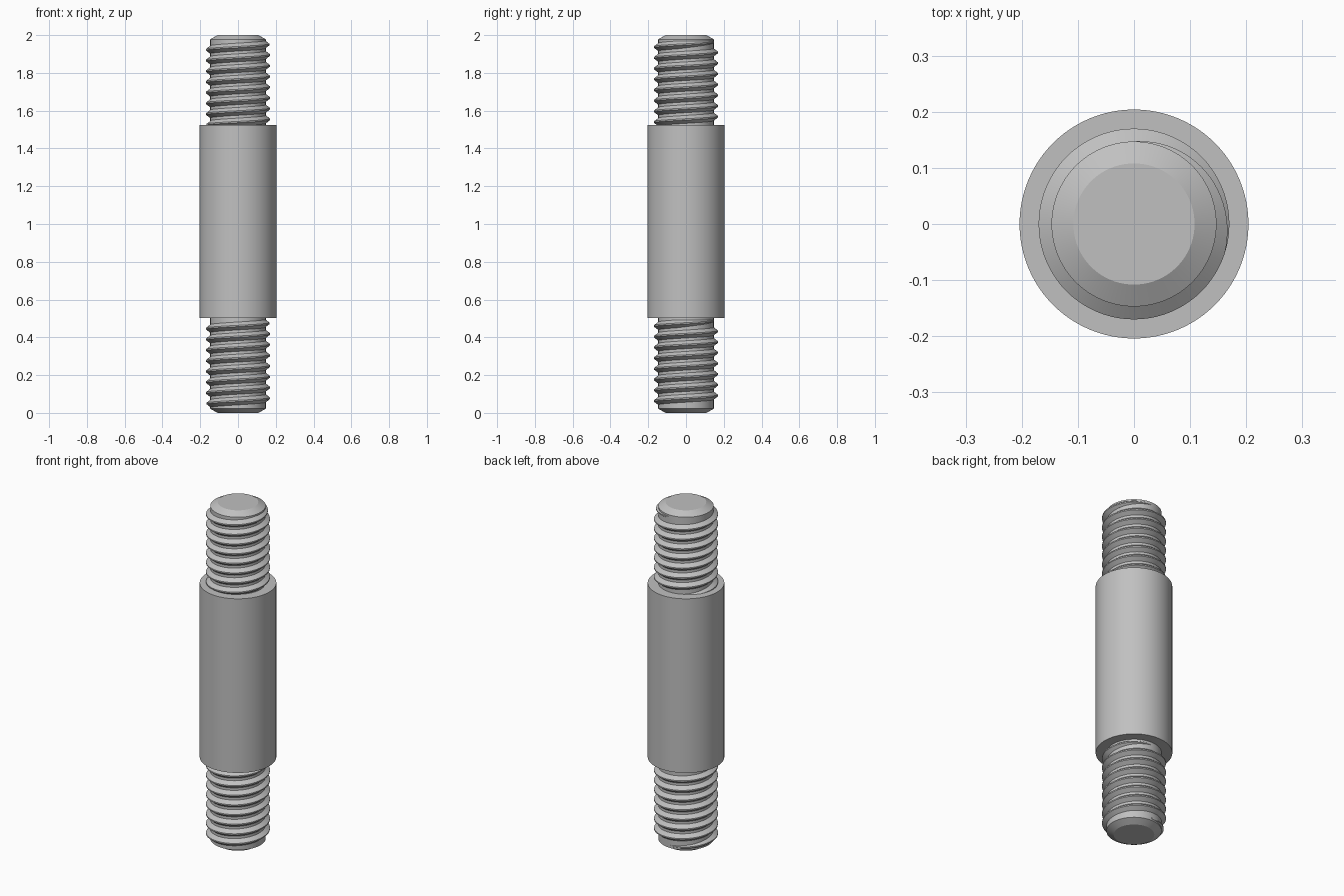
import bpy, bmesh, math

default = bpy.data.objects.get("Cube")
if default:
    bpy.data.objects.remove(default, do_unlink=True)

BODY_R, CORE_R, CREST_R = 0.204, 0.147, 0.17
BODY_LOW, BODY_TOP = 0.502, 1.525
PITCH, TURNS, STEPS = 0.0567, 8, 80

steel = bpy.data.materials.new("grey_steel")
steel.use_nodes = True
colour = (0.53, 0.53, 0.53, 1)
steel.diffuse_color = colour
steel.node_tree.nodes["Principled BSDF"].inputs["Base Color"].default_value = colour


def finish(bm, name):
    """Turn a bmesh into a smooth-shaded steel object with sharp edges kept."""
    bmesh.ops.recalc_face_normals(bm, faces=bm.faces)
    mesh = bpy.data.meshes.new(name)
    bm.to_mesh(mesh)
    bm.free()
    mesh.materials.append(steel)
    obj = bpy.data.objects.new(name, mesh)
    bpy.context.collection.objects.link(obj)
    bpy.ops.object.select_all(action="DESELECT")
    obj.select_set(True)
    bpy.context.view_layer.objects.active = obj
    bpy.ops.object.shade_smooth_by_angle(angle=math.radians(25))
    return obj


def skin(bm, rings, closed):
    """Join equal rings of vertices with quads."""
    pairs = list(zip(rings, rings[1:]))
    if closed:
        pairs.append((rings[-1], rings[0]))
    for a, b in pairs:
        n = len(a)
        for i in range(n):
            j = (i + 1) % n
            bm.faces.new((a[i], a[j], b[j], b[i]))


def lathe(name, profile, sides=96):
    """Revolve a (radius, height) profile and cap both ends."""
    bm = bmesh.new()
    rings = []
    for r, z in profile:
        rings.append([bm.verts.new((r * math.cos(a), r * math.sin(a), z))
                      for a in (math.tau * i / sides for i in range(sides))])
    skin(bm, rings, False)
    bm.faces.new(rings[0])
    bm.faces.new(rings[-1])
    return finish(bm, name)


def thread(name, end_z, flip):
    """Sweep a ridge along a right-handed helix that fades out at both ends."""
    bm = bmesh.new()
    total = TURNS * STEPS
    fade = 0.3 * STEPS
    half_crest, half_base, sink = 0.0035, 0.021, 0.004
    rings = []
    for i in range(total + 1):
        a = math.pi / 2 + math.tau * i / STEPS
        z = end_z - PITCH * (TURNS - i / STEPS)
        grow = max(0.02, min(1, i / fade, (total - i) / fade))
        base = half_crest + (half_base - half_crest) * grow
        crest = CORE_R + (CREST_R - CORE_R) * grow
        section = [(CORE_R - sink, -base), (CORE_R, -base), (crest, -half_crest),
                   (crest, half_crest), (CORE_R, base), (CORE_R - sink, base)]
        ring = []
        for r, dz in section:
            x, y, h = r * math.cos(a), r * math.sin(a), z + dz
            ring.append(bm.verts.new((-x, y, 2 - h) if flip else (x, y, h)))
        rings.append(ring)
    skin(bm, rings, False)
    bm.faces.new(rings[0])
    bm.faces.new(rings[-1])
    return finish(bm, name)


# Thick plain middle
lathe("middle_shank", [(BODY_R, BODY_LOW), (BODY_R, BODY_TOP)])

# Chamfered cores for the two threaded ends
TIP_R, CHAMFER = 0.108, 0.022
lathe("upper_core", [(CORE_R, BODY_TOP - 0.02), (CORE_R, 2 - CHAMFER), (TIP_R, 2)])
lathe("lower_core", [(TIP_R, 0), (CORE_R, CHAMFER), (CORE_R, BODY_LOW + 0.02)])

# Helical threads, the lower one turned end for end
thread("upper_thread", 1.965, False)
thread("lower_thread", 1.965, True)
